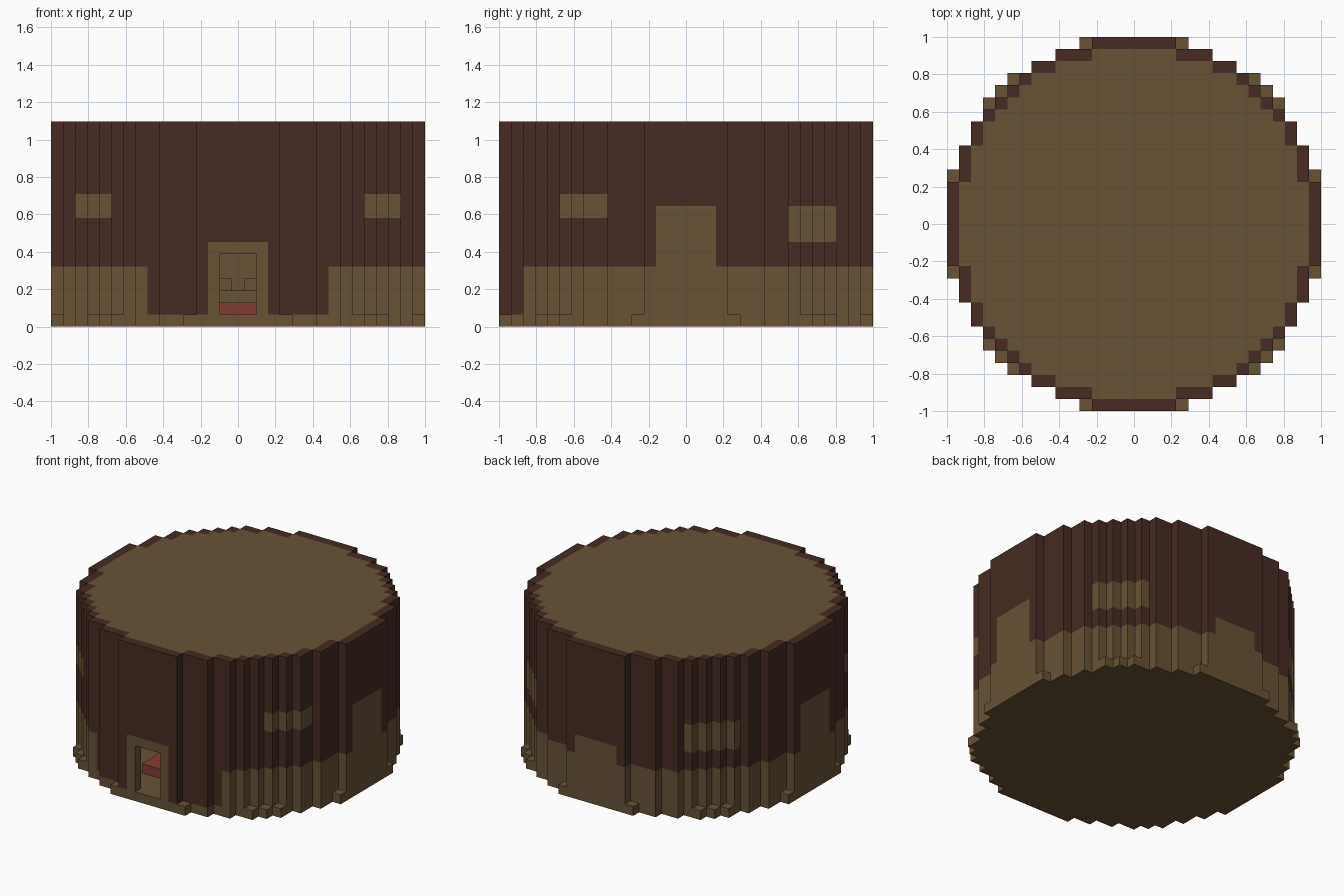
import bpy, bmesh, math
from mathutils import Vector

if "Cube" in bpy.data.objects:
    bpy.data.objects.remove(bpy.data.objects["Cube"], do_unlink=True)

UNIT = 2 / 31          # edge of one block
TOP = 16               # index of the roof layer
TAN, DARK, RED = range(3)


def material(name, rgb):
    m = bpy.data.materials.new(name)
    m.use_nodes = True
    m.diffuse_color = (*rgb, 1)
    m.node_tree.nodes["Principled BSDF"].inputs["Base Color"].default_value = (*rgb, 1)
    return m


MATERIALS = [
    material("tan clay", (0.138, 0.084, 0.036)),
    material("dark brown wood", (0.061, 0.024, 0.016)),
    material("brick red", (0.23, 0.045, 0.032)),
]


def block_object(name, cells, colour):
    """Skin a set of block cells, colouring each by a rule, and merge flat areas."""
    cells = set(cells)
    bm = bmesh.new()
    verts = {}

    def corner(p):
        if p not in verts:
            x, y, z = p
            verts[p] = bm.verts.new(Vector((x / 2, y / 2, z / 2 + 0.5)) * UNIT)
        return verts[p]

    for cell in cells:
        for axis in range(3):
            for sign in (-1, 1):
                neighbour = list(cell)
                neighbour[axis] += sign
                if tuple(neighbour) in cells:
                    continue
                loop = []
                for du, dv in ((-1, -1), (1, -1), (1, 1), (-1, 1)):
                    p = [2 * c for c in cell]
                    p[axis] += sign
                    p[(axis + 1) % 3] += du
                    p[(axis + 2) % 3] += dv
                    loop.append(corner(tuple(p)))
                face = bm.faces.new(loop if sign > 0 else loop[::-1])
                face.material_index = colour(*cell)
    bmesh.ops.dissolve_limit(bm, angle_limit=math.radians(1), verts=bm.verts[:],
                             edges=bm.edges[:], delimit={'MATERIAL'})
    mesh = bpy.data.meshes.new(name)
    bm.to_mesh(mesh)
    bm.free()
    for m in MATERIALS:
        mesh.materials.append(m)
    obj = bpy.data.objects.new(name, mesh)
    bpy.context.collection.objects.link(obj)
    return obj


def disc(limit, inner=-1):
    """Grid cells whose squared radius lies in (inner, limit]."""
    span = range(-15, 16)
    return [(x, y) for x in span for y in span if inner < x * x + y * y <= limit]


def box(xs, ys, zs):
    return [(x, y, z) for x in xs for y in ys for z in zs]


def is_door(x, y, z):
    return y == -15 and abs(x) <= 1 and z <= 5


def wall_colour(x, y, z):
    ax, ay = abs(x), abs(y)
    # raised panels: low at the door and the back, tall at both sides
    if ax <= 2 and z < 7 or ay <= 2 and z < 10:
        return TAN
    # window patches
    if ax >= 11 and -10 <= y <= -7 and 9 <= z < 11:
        return TAN
    if 9 <= ax <= 12 and 9 <= y <= 12 and 7 <= z < 10:
        return TAN
    # lower band, interrupted beside the door
    beside_door = y < 0 and ax <= 7
    return TAN if z < 5 and not beside_door else DARK


def roof_colour(x, y, z):
    return DARK if x * x + y * y > 210 else TAN


# Base course, slightly wider than the wall
block_object("base_course", [(x, y, 0) for x, y in disc(244)], lambda *c: TAN)

# Hollow round wall with a doorway
block_object("round_wall",
             [(x, y, z) for x, y in disc(240, 210) for z in range(1, TOP)
              if not is_door(x, y, z)], wall_colour)

# Flat roof with a dark rim
block_object("roof", [(x, y, TOP) for x, y in disc(240)], roof_colour)

# Furnishings seen through the doorway
block_object("red_step", box(range(-3, 4), range(-11, -7), [1]), lambda *c: RED)
block_object("inner_counter",
             box(range(-3, 4), range(-4, -2), [1, 2]) + box([-3, -2, -1], [-3], [3]) +
             box([1, 2, 3], [-3], [3]), lambda *c: TAN)
